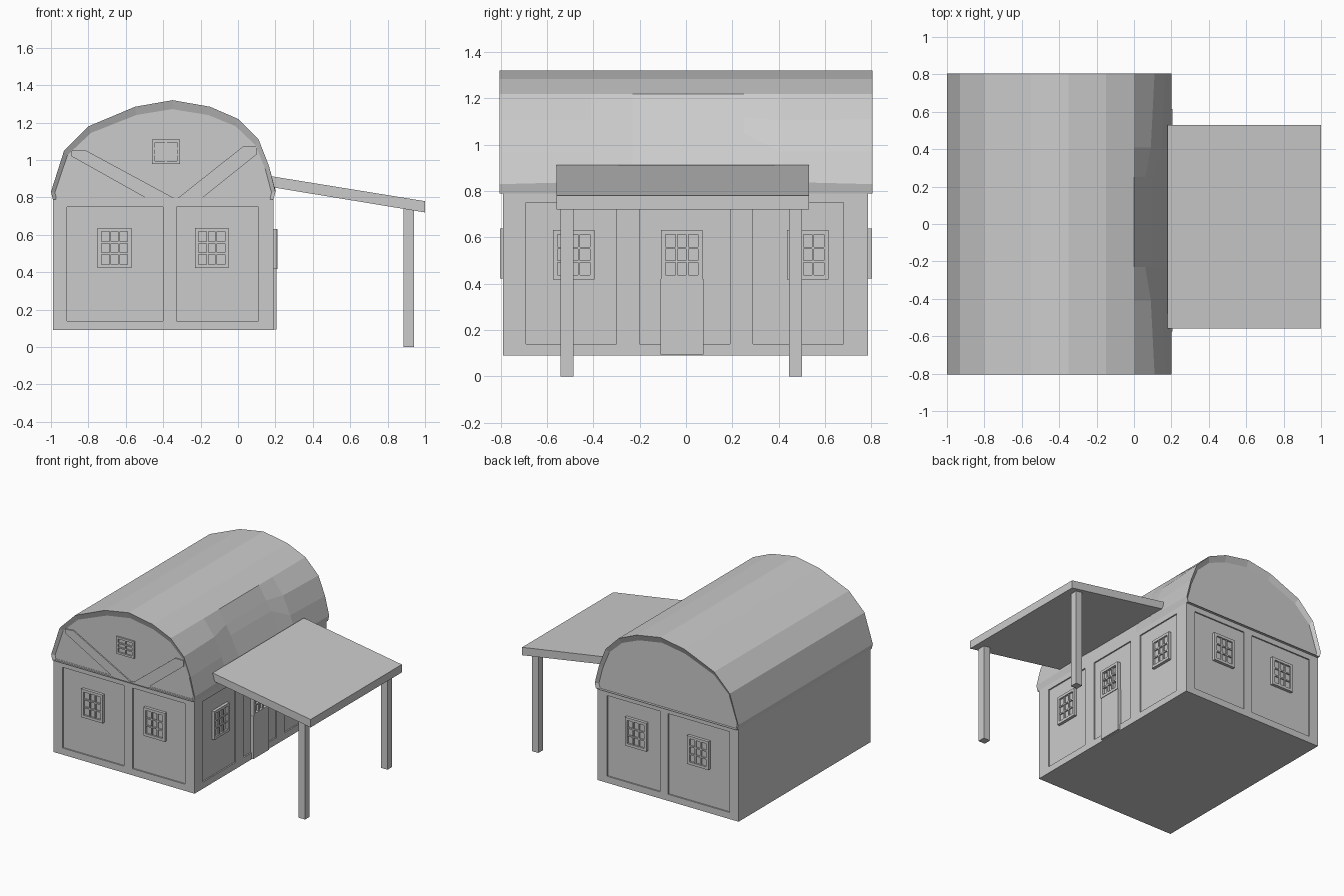
import bpy, bmesh
from math import pi
from mathutils import Matrix, Vector

if "Cube" in bpy.data.objects:
    bpy.data.objects.remove(bpy.data.objects["Cube"])


def finish(name, bm):
    bmesh.ops.recalc_face_normals(bm, faces=bm.faces)
    me = bpy.data.meshes.new(name)
    bm.to_mesh(me)
    bm.free()
    ob = bpy.data.objects.new(name, me)
    bpy.context.collection.objects.link(ob)
    return ob


def add_box(bm, x0, x1, y0, y1, z0, z1):
    m = Matrix.Translation(((x0 + x1) / 2, (y0 + y1) / 2, (z0 + z1) / 2)) @ \
        Matrix.Diagonal((x1 - x0, y1 - y0, z1 - z0, 1))
    bmesh.ops.create_cube(bm, size=1, matrix=m)


def box(name, *dims):
    bm = bmesh.new()
    add_box(bm, *dims)
    return finish(name, bm)


def prism(name, pts, y0, y1):
    # extrude an x/z outline along y
    bm = bmesh.new()
    f = bm.faces.new([bm.verts.new((x, y0, z)) for x, z in pts])
    r = bmesh.ops.extrude_face_region(bm, geom=[f])
    vs = [v for v in r['geom'] if isinstance(v, bmesh.types.BMVert)]
    bmesh.ops.translate(bm, verts=vs, vec=(0, y1 - y0, 0))
    return finish(name, bm)


def window(name, loc, turn, w=0.18, h=0.215, cols=3, rows=3, border=0.02, depth=0.022):
    # barred window facing -y, turned about z; loc is the centre of its front
    bm = bmesh.new()
    add_box(bm, -w / 2, w / 2, depth * 0.6, depth, -h / 2, h / 2)
    for s in (-1, 1):
        e = s * (w - border) / 2
        add_box(bm, e - border / 2, e + border / 2, 0, depth, -h / 2, h / 2)
        e = s * (h - border) / 2
        add_box(bm, -w / 2 + border, w / 2 - border, 0, depth, e - border / 2, e + border / 2)
    iw, ih, b = w - 2 * border, h - 2 * border, 0.005
    for i in range(1, cols):
        x = -iw / 2 + iw * i / cols
        add_box(bm, x - b, x + b, 0.004, depth, -ih / 2, ih / 2)
    for i in range(1, rows):
        z = -ih / 2 + ih * i / rows
        add_box(bm, -iw / 2, iw / 2, 0.004, depth, z - b, z + b)
    ob = finish(name, bm)
    ob.data.transform(Matrix.Translation(loc) @ Matrix.Rotation(turn, 4, 'Z'))
    return ob


# walls with shallow recessed panels on front, back and right
walls = box("walls", -0.99, 0.19, -0.79, 0.785, 0.09, 0.80)
bm = bmesh.new()
for x0, x1 in ((-0.915, -0.40), (-0.33, 0.11)):
    add_box(bm, x0, x1, -0.85, -0.78, 0.14, 0.75)
    add_box(bm, x0, x1, 0.775, 0.85, 0.14, 0.75)
for y0, y1 in ((-0.69, -0.30), (-0.20, 0.19), (0.29, 0.68)):
    add_box(bm, 0.18, 0.25, y0, y1, 0.14, 0.75)
cutter = finish("panel_cutter", bm)
cutter.hide_render = True
cutter.hide_set(True)
mod = walls.modifiers.new("panels", 'BOOLEAN')
mod.object = cutter
mod.operation = 'DIFFERENCE'
mod.solver = 'EXACT'

# barrel roof: lofted profile, right flank pressed in beside the canopy
left = [(-0.99, 0.79), (-1.0, 0.83), (-0.93, 1.05), (-0.80, 1.18), (-0.55, 1.285),
        (-0.35, 1.32), (-0.15, 1.285), (0.0, 1.22)]
full = left + [(0.11, 1.11), (0.165, 0.97), (0.20, 0.83), (0.19, 0.79)]
part = left + [(0.09, 1.105), (0.15, 0.97), (0.20, 0.84), (0.19, 0.79)]
dent = left + [(0.06, 1.12), (0.10, 1.05), (0.19, 0.86), (0.19, 0.79)]
centre = Vector((-0.40, 0.79))
inner = [(centre.x + (x - centre.x) * 0.965, 0.79 + (z - 0.79) * 0.91) for x, z in full]
stations = [(-0.788, inner), (-0.805, full), (-0.41, part), (-0.23, dent),
            (0.25, dent), (0.41, part), (0.805, full), (0.785, inner)]
bm = bmesh.new()
rings = [[bm.verts.new((x, y, z)) for x, z in prof] for y, prof in stations]
n = len(full)
for a, b in zip(rings, rings[1:]):
    for i in range(n):
        j = (i + 1) % n
        bm.faces.new((a[i], a[j], b[j], b[i]))
bm.faces.new(rings[0])
bm.faces.new(rings[-1])
finish("roof", bm)

# gable braces
prism("gable_brace_left", [(-0.89, 1.05), (-0.82, 1.055), (-0.33, 0.79), (-0.48, 0.79), (-0.89, 1.02)],
      -0.797, -0.78)
prism("gable_brace_right", [(-0.33, 0.79), (0.03, 1.075), (0.10, 1.075), (0.10, 1.03), (-0.20, 0.79)],
      -0.797, -0.78)

# windows
window("gable_window", (-0.385, -0.80, 1.045), 0, 0.15, 0.13, 2, 3, 0.015)
for side, x in (("left", -0.66), ("right", -0.14)):
    window("front_window_" + side, (x, -0.803, 0.53), 0)
    window("back_window_" + side, (x, 0.803, 0.53), pi)
for side, y in (("front", -0.485), ("back", 0.525)):
    window("side_window_" + side, (0.205, y, 0.525), pi / 2)

# side door with its window
box("door", 0.17, 0.205, -0.11, 0.075, 0.095, 0.42)
window("door_window", (0.21, -0.018, 0.525), pi / 2, depth=0.035)

# canopy and posts
prism("canopy", [(0.18, 0.913), (1.0, 0.78), (1.0, 0.72), (0.18, 0.855)], -0.56, 0.53)
for side, y in (("front", -0.513), ("back", 0.473)):
    box("canopy_post_" + side, 0.885, 0.94, y - 0.028, y + 0.028, 0.0, 0.74)
